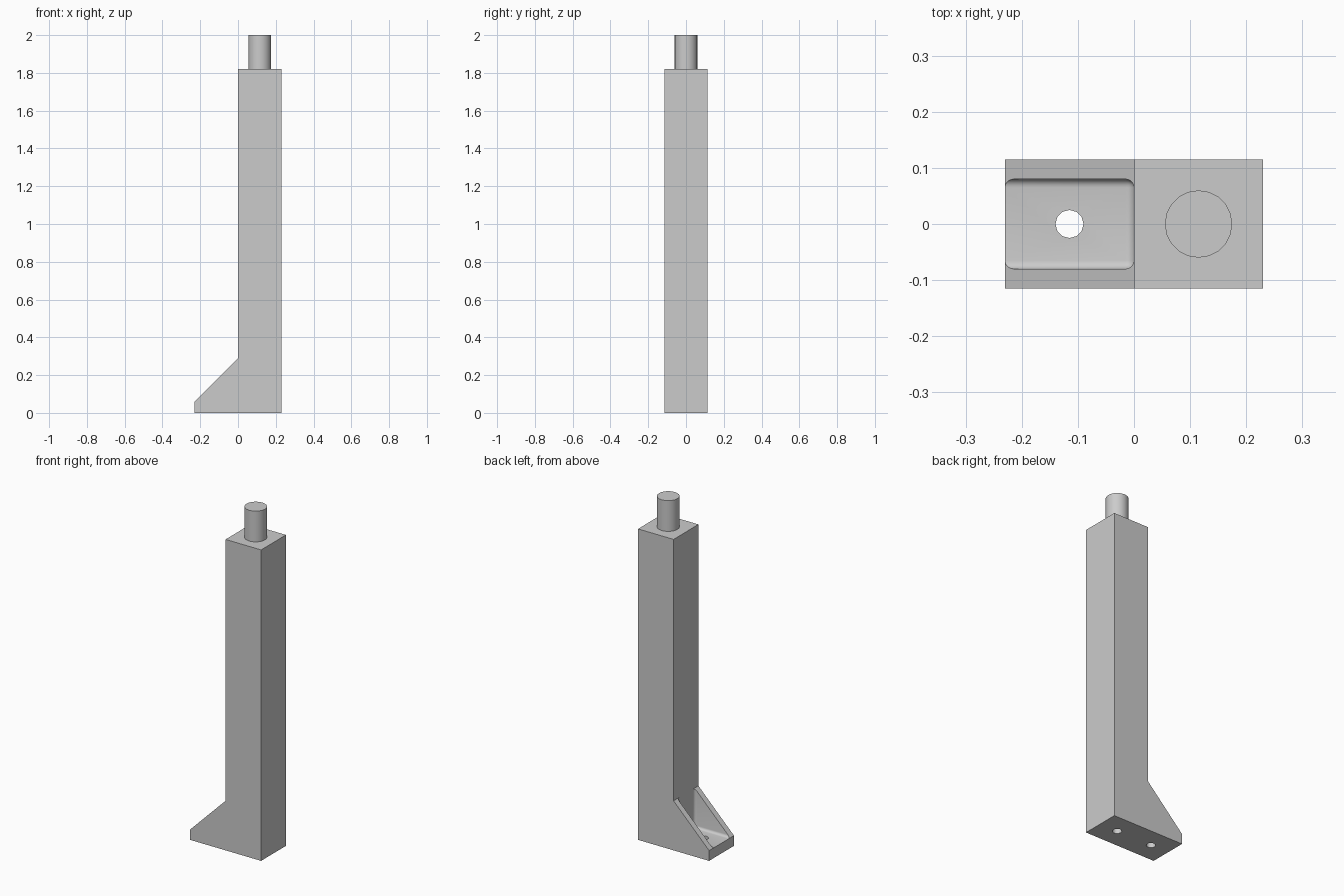
import bpy
import bmesh
from math import radians
from mathutils import Matrix, Vector

cube = bpy.data.objects.get("Cube")
if cube:
    bpy.data.objects.remove(cube, do_unlink=True)

HALF = 0.23       # half length of the base
WIDTH = 0.23      # depth of the post
TOP = 1.82        # top of the post
FLOOR = 0.06      # thickness of the foot plate
FILLET = 0.015

grey = bpy.data.materials.new("plain grey")
grey.use_nodes = True
colour = (0.6, 0.6, 0.6, 1)
grey.diffuse_color = colour
grey.node_tree.nodes["Principled BSDF"].inputs["Base Color"].default_value = colour


def make_object(name, bm):
    bmesh.ops.recalc_face_normals(bm, faces=bm.faces)
    mesh = bpy.data.meshes.new(name)
    bm.to_mesh(mesh)
    bm.free()
    obj = bpy.data.objects.new(name, mesh)
    bpy.context.collection.objects.link(obj)
    mesh.materials.append(grey)
    return obj


def cylinder(name, x, radius, low, high, sides):
    bm = bmesh.new()
    bmesh.ops.create_cone(bm, cap_ends=True, segments=sides, radius1=radius,
                          radius2=radius, depth=high - low,
                          matrix=Matrix.Translation((x, 0, (low + high) / 2)))
    return make_object(name, bm)


def boolean(target, tool, operation):
    bpy.context.view_layer.objects.active = target
    mod = target.modifiers.new(tool.name, 'BOOLEAN')
    mod.operation = operation
    mod.solver = 'EXACT'
    mod.object = tool
    bpy.ops.object.modifier_apply(modifier=mod.name)
    bpy.data.objects.remove(tool, do_unlink=True)


# Post and sloping foot from one side profile
bm = bmesh.new()
profile = [(-HALF, 0), (HALF, 0), (HALF, TOP), (0, TOP), (0, FLOOR + HALF), (-HALF, FLOOR)]
face = bm.faces.new([bm.verts.new((x, -WIDTH / 2, z)) for x, z in profile])
side = bmesh.ops.extrude_face_region(bm, geom=[face])
bmesh.ops.translate(bm, vec=Vector((0, WIDTH, 0)),
                    verts=[v for v in side["geom"] if isinstance(v, bmesh.types.BMVert)])
post = make_object("post_with_foot", bm)

# Rounded pocket between the two gusset walls, open at the toe
bm = bmesh.new()
bmesh.ops.create_cube(bm, size=1, matrix=Matrix.Translation((-0.25, 0, FLOOR + 0.25))
                      @ Matrix.Diagonal((0.5, 0.16, 0.5, 1)))
bmesh.ops.bevel(bm, geom=bm.edges[:], offset=FILLET, offset_type='OFFSET',
                segments=5, profile=0.5, affect='EDGES')
boolean(post, make_object("foot_pocket", bm), 'DIFFERENCE')

# Bolt hole through the foot and blind hole under the post
boolean(post, cylinder("foot_hole", -HALF / 2, 0.025, -0.1, 0.15, 12), 'DIFFERENCE')
boolean(post, cylinder("post_hole", HALF / 2, 0.025, -0.1, 0.18, 12), 'DIFFERENCE')

# Round peg on top
peg = cylinder("top_peg", HALF / 2, 0.06, TOP, 2.0, 20)

# Smooth the fillets and round walls, keep the corners sharp
bpy.ops.object.select_all(action='DESELECT')
for obj in (post, peg):
    obj.select_set(True)
bpy.context.view_layer.objects.active = post
bpy.ops.object.shade_smooth_by_angle(angle=radians(32))
